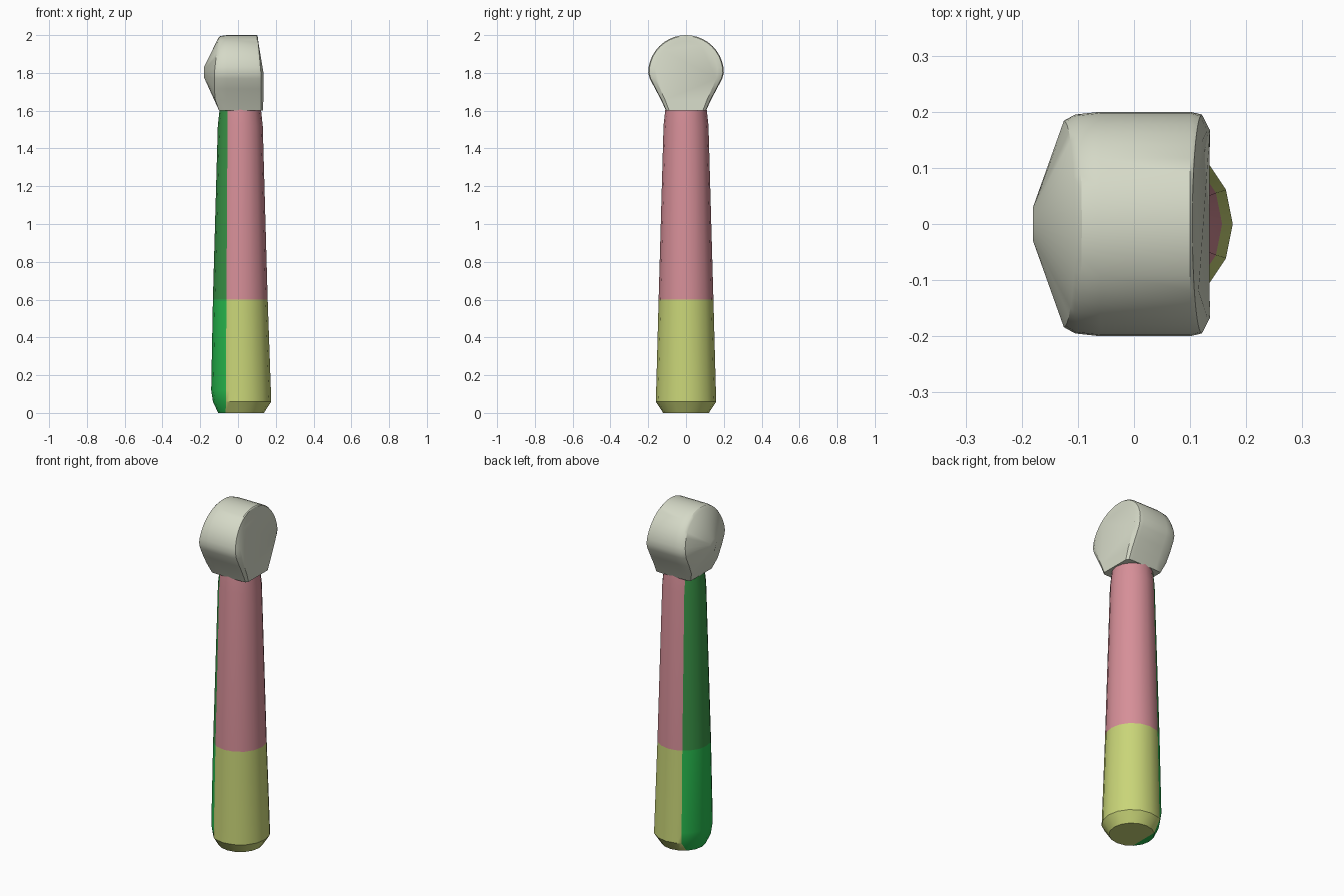
import bpy, bmesh, math
from mathutils import Vector

if "Cube" in bpy.data.objects:
    bpy.data.objects.remove(bpy.data.objects["Cube"], do_unlink=True)


def material(name, rgb):
    lin = [((c / 255 + 0.055) / 1.055) ** 2.4 for c in rgb] + [1.0]
    m = bpy.data.materials.new(name)
    m.use_nodes = True
    m.diffuse_color = lin
    m.node_tree.nodes["Principled BSDF"].inputs["Base Color"].default_value = lin
    return m


pale = material("pale_grey", (213, 217, 199))
pink = material("pink", (214, 143, 152))
olive = material("yellow_green", (201, 213, 120))
dark_green = material("dark_green", (58, 150, 72))
green = material("bright_green", (40, 190, 80))


def loft(bm, rings):
    """Bridge closed rings of points and cap both ends."""
    vs = [[bm.verts.new(p) for p in ring] for ring in rings]
    n = len(vs[0])
    for a, b in zip(vs, vs[1:]):
        for i in range(n):
            j = (i + 1) % n
            bm.faces.new((a[i], a[j], b[j], b[i]))
    bm.faces.new(vs[0][::-1])
    bm.faces.new(vs[-1])


def finish(bm, name, mats, angle):
    bmesh.ops.recalc_face_normals(bm, faces=bm.faces)
    me = bpy.data.meshes.new(name)
    bm.to_mesh(me)
    bm.free()
    for m in mats:
        me.materials.append(m)
    ob = bpy.data.objects.new(name, me)
    bpy.context.collection.objects.link(ob)
    bpy.ops.object.select_all(action='DESELECT')
    ob.select_set(True)
    bpy.context.view_layer.objects.active = ob
    bpy.ops.object.shade_smooth_by_angle(angle=math.radians(angle))
    return ob


# Handle: tapered round shaft, as (height, centre x, radius)
SEG = 16
rings = []
for z, cx, r in [(0, .016, .121), (.06, .016, .160), (.12, .016, .158), (.6, .012, .145),
                 (1.52, .012, .119), (1.62, .012, .108)]:
    rings.append([(cx + r * math.cos(2 * math.pi * i / SEG),
                   r * math.sin(2 * math.pi * i / SEG), z) for i in range(SEG)])
bm = bmesh.new()
loft(bm, rings)

# Back panel: cut along a nearly upright plane, with a taller bottom chamfer
cut_point = Vector((-.065, 0, 0))
cut_normal = Vector((1.6, 0, -.01)).normalized()
bmesh.ops.bisect_plane(bm, geom=bm.verts[:] + bm.edges[:] + bm.faces[:],
                       plane_co=cut_point, plane_no=cut_normal, dist=1e-5)
for v in bm.verts:
    if abs(v.co.z - .06) < .001 and (v.co - cut_point).dot(cut_normal) < -.002:
        v.co.x = .016 + (v.co.x - .016) * .93
        v.co.y *= .93
for f in bm.faces:
    c = f.calc_center_median()
    back = (c - cut_point).dot(cut_normal) < 0
    f.material_index = (2 if back else 0) + (1 if c.z < .6 else 0)
finish(bm, "handle", [pink, olive, dark_green, green], 28)

# Head outline across y and z: round top, straight flanks down to the neck
outline = [(.2 * math.cos(math.pi * i / 20), .2 * math.sin(math.pi * i / 20)) for i in range(21)]
flank = [(.192, -.03), (.163, -.085), (.132, -.143), (.106, -.2)]
outline += [(-y, z) for y, z in flank] + flank[::-1]

# Head stations along x: (x, width scale, lower height scale, shift at top, shift at bottom)
rings = []
for x, s, low, top, bottom in [(-.18, .15, .12, 0, 0), (-.125, .92, 1, .02, .025),
                               (-.105, .975, 1, .012, .008), (-.06, 1, 1, 0, 0),
                               (.1, 1, 1, 0, 0), (.121, .975, 1, -.017, 0),
                               (.135, .84, 1, -.028, -.004)]:
    ring = []
    for y, z in outline:
        up = max(0, z / .2)
        down = max(0, (-z - .13) / .07)
        ring.append((x + top * up + bottom * down, y * s, 1.8 + z * (s if z > 0 else low)))
    rings.append(ring)
bm = bmesh.new()
loft(bm, rings)
finish(bm, "head", [pale], 32)
